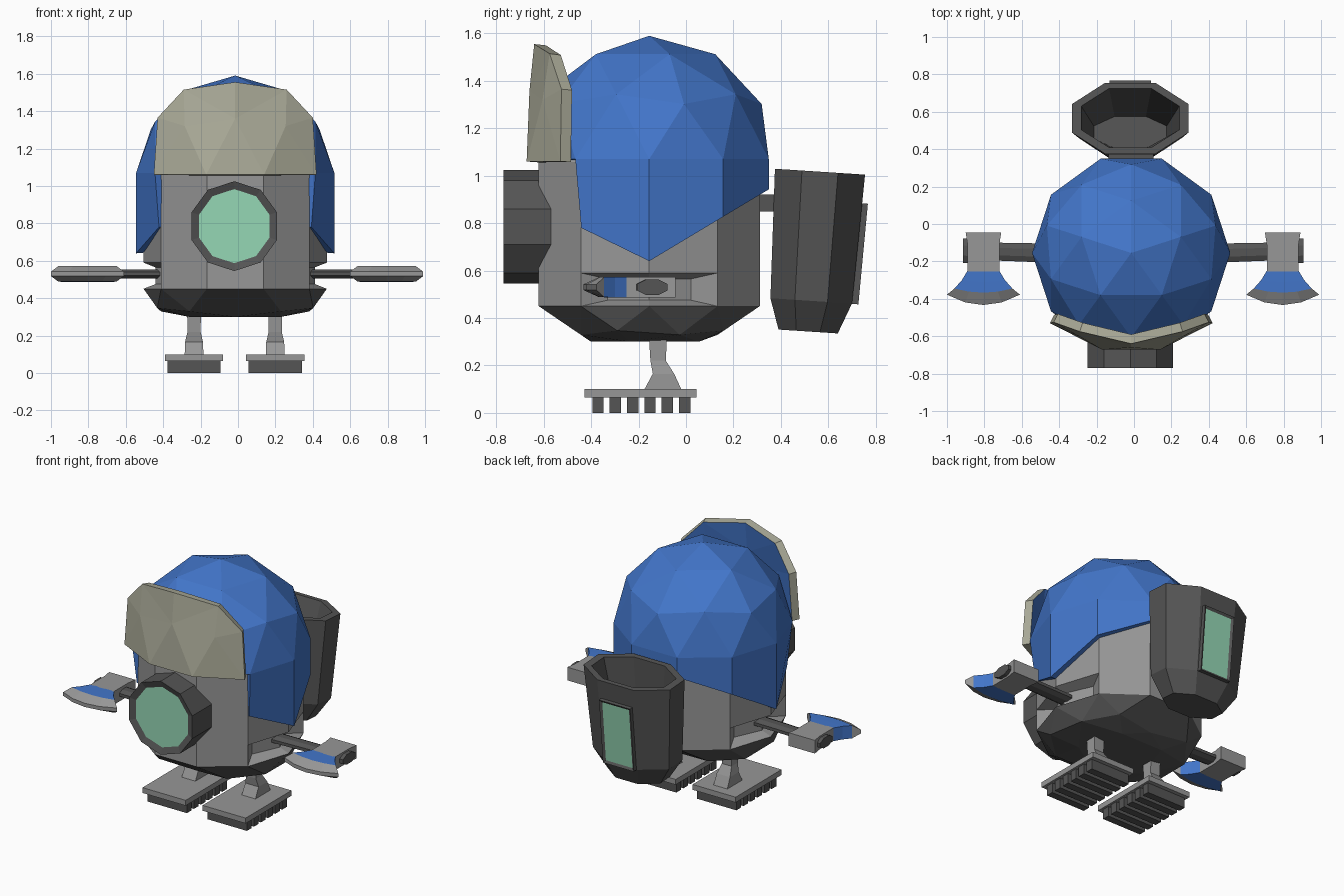
import bpy, bmesh, math
from mathutils import Matrix, Vector

if "Cube" in bpy.data.objects:
    bpy.data.objects.remove(bpy.data.objects["Cube"], do_unlink=True)


def material(name, rgb):
    m = bpy.data.materials.new(name)
    m.use_nodes = True
    m.diffuse_color = (*rgb, 1)
    m.node_tree.nodes["Principled BSDF"].inputs["Base Color"].default_value = (*rgb, 1)
    return m


GREY = material("light grey", (.31, .31, .31))
DARK = material("dark grey", (.09, .09, .09))
BLUE = material("blue", (.055, .18, .59))
SAND = material("sand", (.41, .41, .32))
GREEN = material("pale green", (.30, .68, .46))
CX, CY = -.015, -.155          # axis of body and helmet


def finish(bm, name, *mats, recalc=True):
    if recalc:
        bmesh.ops.recalc_face_normals(bm, faces=bm.faces)
    me = bpy.data.meshes.new(name)
    bm.to_mesh(me)
    bm.free()
    for m in mats:
        me.materials.append(m)
    ob = bpy.data.objects.new(name, me)
    bpy.context.collection.objects.link(ob)
    return ob


def loft(rings):
    """Bridge equal rings of points and cap both ends; returns bmesh and last cap."""
    bm = bmesh.new()
    vs = [[bm.verts.new(p) for p in r] for r in rings]
    n = len(vs[0])
    for a, b in zip(vs, vs[1:]):
        for i in range(n):
            j = (i + 1) % n
            bm.faces.new((a[i], a[j], b[j], b[i]))
    bm.faces.new(vs[0])
    cap = bm.faces.new(vs[-1])
    bmesh.ops.recalc_face_normals(bm, faces=bm.faces)
    return bm, cap


def rect(x, y0, y1, z, h):
    return [(x - h, y0, z), (x + h, y0, z), (x + h, y1, z), (x - h, y1, z)]


def box(name, mat, x, h, y0, y1, z0, z1):
    bm, _ = loft([rect(x, y0, y1, z0, h), rect(x, y0, y1, z1, h)])
    return finish(bm, name, mat)


def circle(n, phase=0):
    return [(math.cos(math.tau * i / n + phase), math.sin(math.tau * i / n + phase)) for i in range(n)]


def half_ball(keep):
    """Faceted half ball, keep = 1 for the upper or -1 for the lower half."""
    bm = bmesh.new()
    bmesh.ops.create_icosphere(bm, subdivisions=2, radius=1)
    bmesh.ops.rotate(bm, verts=bm.verts, matrix=Matrix.Rotation(math.pi / 2, 3, 'Z'))
    bmesh.ops.delete(bm, geom=[v for v in bm.verts if v.co.z * keep < -.01], context='VERTS')
    return bm


# Body: ten-sided drum with a recess on each side for the arms
levels = (.45, .59, 1.06)
bm, _ = loft([[(CX + .49 * c, CY + .49 * s, z) for c, s in circle(10)] for z in levels])
for side in (-1, 1):
    bm.normal_update()
    region = [f for f in bm.faces if f.normal.x * side > .9 and f.calc_center_median().z < .58]
    bmesh.ops.inset_region(bm, faces=region, thickness=.025, depth=-.06, use_even_offset=True)
    for v in {v for f in region for v in f.verts}:
        v.co.y = CY + (v.co.y - CY) * .72
finish(bm, "body", GREY)

# Belly: flattened faceted bowl, chamfered at front and back
bm = half_ball(-1)
for v in bm.verts:
    z = max(.45 + v.co.z * .23, .30)
    limit = .467 - (.45 - z) * 1.48
    y = max(-limit, min(limit, v.co.y * .49))
    v.co = (CX + v.co.x * .49, CY + y, z)
finish(bm, "belly", DARK)

# Helmet: faceted dome with flaps drawn down at the sides and back
bm = half_ball(1)
for v in bm.verts:
    v.co = Vector((v.co.x * .53, v.co.y * .53, v.co.z * .52))
edges = [e for e in bm.edges if e.is_boundary and (e.verts[0].co.y + e.verts[1].co.y) / 2 > -.3]
ext = bmesh.ops.extrude_edge_only(bm, edges=edges)["geom"]
for v in [g for g in ext if isinstance(g, bmesh.types.BMVert)]:
    v.co.z = .64 - 1.07 + (v.co.y * .6 if v.co.y > 0 else v.co.y * -.45)
    if v.co.y < -.2:
        v.co.x *= .95
        v.co.y *= .92
bmesh.ops.translate(bm, verts=bm.verts, vec=(CX, CY, 1.07))
helmet = finish(bm, "helmet", BLUE)
mod = helmet.modifiers.new("thickness", 'SOLIDIFY')
mod.thickness, mod.offset = .036, -1

# Raised visor, sand outside and blue inside
half = [(.435, -.53, 1.06), (.155, -.672, 1.06), (.415, -.525, 1.365),
        (.27, -.605, 1.32), (.275, -.575, 1.515)]
middle = [(0, -.66, 1.36), (0, -.64, 1.555)]
bm = bmesh.new()
L, R = ([bm.verts.new((CX + s * x, y, z)) for x, y, z in half] for s in (-1, 1))
m, t = [bm.verts.new((CX + x, y, z)) for x, y, z in middle]
bm.faces.new((L[1], R[1], m))
for s, (b0, b1, m0, m1, t0) in ((1, L), (-1, R)):
    for f in ((b0, b1, m1), (b0, m1, m0), (b1, m, m1), (m0, m1, t0), (m1, m, t0), (m, t, t0)):
        bm.faces.new(f[::s])
visor = finish(bm, "visor", SAND, BLUE, recalc=False)
mod = visor.modifiers.new("thickness", 'SOLIDIFY')
mod.thickness, mod.offset, mod.material_offset = .05, -1, 1

# Round eye: ten-sided barrel with a sunken lens
bm, cap = loft([[(-.02 + .24 * c, y, .785 + .24 * s) for c, s in circle(10, math.pi / 2)]
                for y in (-.5, -.77)])
bmesh.ops.inset_region(bm, faces=[cap], thickness=.042)
bmesh.ops.translate(bm, verts=cap.verts, vec=(0, .015, 0))
cap.material_index = 1
finish(bm, "eye", DARK, GREEN)

# Backpack: open eight-sided bucket leaning back (z, half width, centre y, half depth)
shape = [(.43, 1), (1, .4), (1, -.4), (.43, -1), (-.43, -1), (-1, -.4), (-1, .4), (-.43, 1)]
sections = [(.34, .19, .515, .125), (.47, .275, .528, .172), (1.017, .312, .565, .19),
            (1.017, .262, .567, .158), (.55, .195, .49, .085)]
bm, _ = loft([[(-.02 + hx * a, cy + hy * b, z - .065 * (cy + hy * b - .565)) for a, b in shape]
              for z, hx, cy, hy in sections])
finish(bm, "backpack", DARK)
box("backpack_mount", DARK, CX, .12, .25, .40, .85, .92)

# Sloping screen on the backpack
bm, cap = loft([[(x, y, z) for x, z in ((-.112, -.213), (.112, -.213), (.112, .213), (-.112, .213))]
                for y in (-.03, .025)])
bmesh.ops.inset_region(bm, faces=[cap], thickness=.022)
bmesh.ops.translate(bm, verts=cap.verts, vec=(0, -.01, 0))
cap.material_index = 1
bmesh.ops.rotate(bm, verts=bm.verts, matrix=Matrix.Rotation(-.094, 3, 'X'))
bmesh.ops.translate(bm, verts=bm.verts, vec=(-.02, .722, .672))
finish(bm, "backpack_screen", DARK, GREEN)

for side, word in ((1, "left"), (-1, "right")):
    # Arm: flat eight-sided shaft ending in a wider knob
    stations = [(.38, .056, .026), (.88, .05, .026), (.88, .07, .035), (.91, .07, .035)]
    bm, _ = loft([[(-.005 + side * x, -.168 + .028 * x + hy * c, .53 + hz * s)
                   for c, s in circle(8, math.pi / 8)] for x, hy, hz in stations])
    finish(bm, word + "_arm", DARK)

    # Axe head block, flared at the back
    ax = -.005 + side * .8
    bm, _ = loft([[(ax - h, y, .487), (ax + h, y, .487), (ax + h, y, .573), (ax - h, y, .573)]
                  for y, h in ((-.045, .095), (-.11, .085), (-.255, .085))])
    finish(bm, word + "_axe_block", GREY)

    # Blade: blue flare and a grey tapered edge (y, half width, half thickness, bow)
    rows = [(-.25, .085, .043, 0), (-.30, .115, .043, .01), (-.345, .155, .042, .022), (-.378, .195, .012, .055)]
    cols = (-1, -.5, 0, .5, 1)
    bm, cap = loft([[(ax + w * c, y - bow * (1 - c * c), .53 + s * h)
                     for s, order in ((1, cols), (-1, cols[::-1])) for c in order]
                    for y, w, h, bow in rows])
    for f in bm.faces:
        if min(v.co.y for v in f.verts) < -.37 and max(v.co.z for v in f.verts) - .53 < .0425:
            f.material_index = 1
    finish(bm, word + "_axe_blade", BLUE, GREY)

    # Bent leg (z, back y, front y, half width)
    lx = CX - .003 + side * .217
    joints = [(.10, -.175, -.02, .05), (.165, -.14, -.05, .048), (.22, -.15, -.085, .035), (.33, -.157, -.08, .037)]
    bm, _ = loft([rect(lx, y0, y1, z, h) for z, y0, y1, h in joints])
    finish(bm, word + "_leg", GREY)

    # Foot plate and its row of treads
    box(word + "_foot_plate", GREY, lx, .156, -.428, .045, .065, .1)
    for i in range(6):
        y = -.395 + .073 * i
        box(f"{word}_tread_{i + 1}", DARK, lx, .142, y, y + .048, 0, .066)
